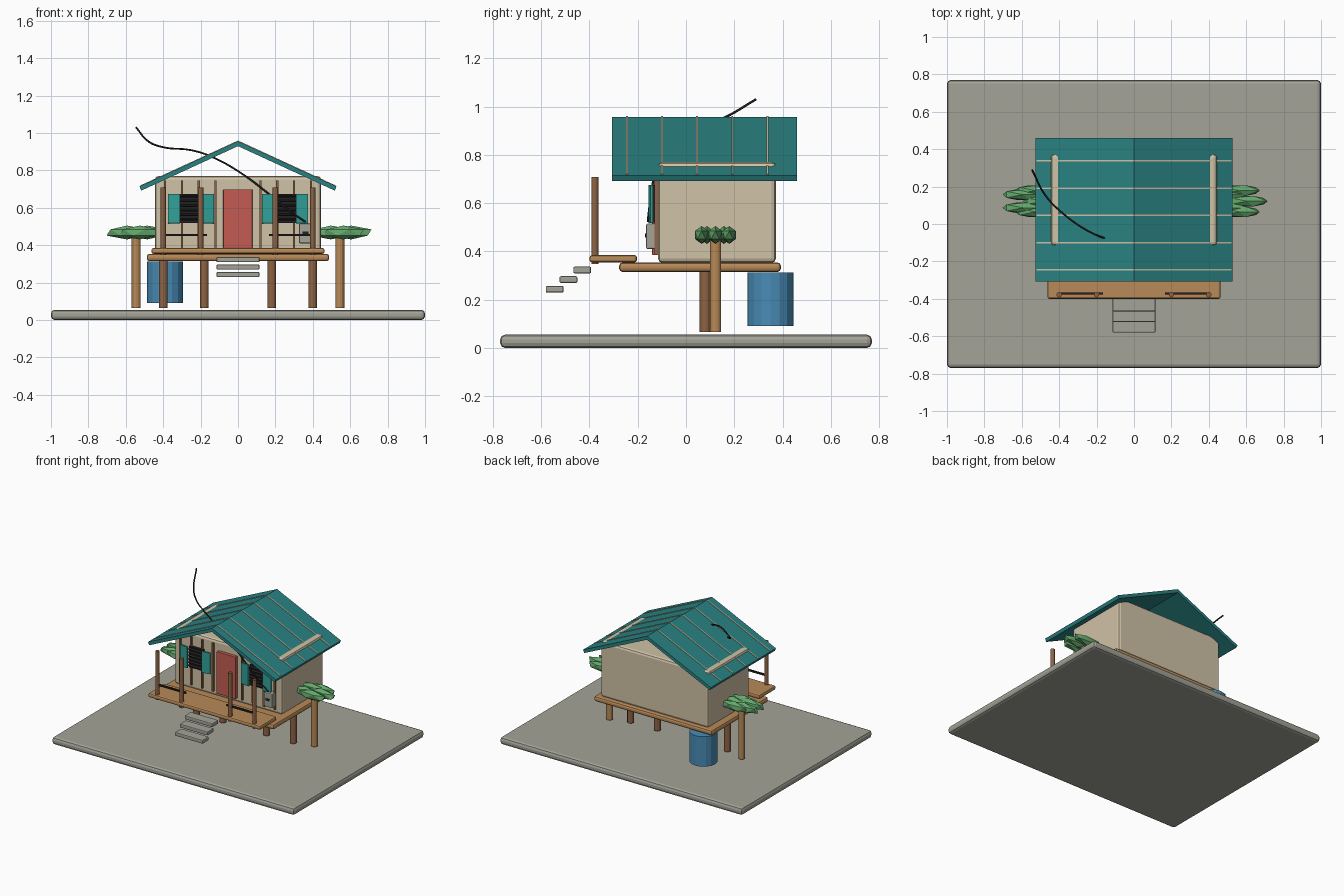
import bpy, bmesh, math
from mathutils import Matrix, Vector

if "Cube" in bpy.data.objects:
    bpy.data.objects.remove(bpy.data.objects["Cube"])


def lin(c):
    c /= 255
    return c / 12.92 if c <= 0.04045 else ((c + 0.055) / 1.055) ** 2.4


def material(name, r, g, b):
    m = bpy.data.materials.new(name)
    m.diffuse_color = (lin(r), lin(g), lin(b), 1)
    m.use_nodes = True
    m.node_tree.nodes["Principled BSDF"].inputs["Base Color"].default_value = m.diffuse_color
    return m


GREY = material("stone_grey", 163, 163, 152)
CREAM = material("cream", 208, 194, 166)
TEAL = material("roof_teal", 42, 130, 130)
TURQ = material("shutter_turquoise", 48, 160, 152)
RED = material("door_red", 196, 92, 82)
WOOD = material("light_wood", 184, 138, 88)
BROWN = material("dark_wood", 142, 100, 68)
BLUE = material("barrel_blue", 72, 140, 182)
GREEN = material("leaf_green", 100, 168, 108)
BLACK = material("black", 34, 32, 32)


def finish(name, bm, mat):
    me = bpy.data.meshes.new(name)
    bm.to_mesh(me)
    bm.free()
    me.materials.append(mat)
    ob = bpy.data.objects.new(name, me)
    bpy.context.collection.objects.link(ob)
    return ob


def box(name, x, y, z, mat, bevel=0, turn=None):
    """Box from (min, max) ranges, optionally bevelled and turned about its centre."""
    bm = bmesh.new()
    bmesh.ops.create_cube(bm, size=1)
    bmesh.ops.scale(bm, verts=bm.verts, vec=(x[1] - x[0], y[1] - y[0], z[1] - z[0]))
    if turn:
        bmesh.ops.transform(bm, matrix=turn, verts=bm.verts)
    mid = [(a + b) / 2 for a, b in (x, y, z)]
    bmesh.ops.translate(bm, verts=bm.verts, vec=mid)
    ob = finish(name, bm, mat)
    if bevel:
        mod = ob.modifiers.new("Bevel", 'BEVEL')
        mod.width = bevel
        mod.segments = 2
    return ob


def post(name, x, y, z, r, mat, sides=12):
    bm = bmesh.new()
    bmesh.ops.create_cone(bm, cap_ends=True, segments=sides, radius1=r, radius2=r, depth=z[1] - z[0])
    bmesh.ops.translate(bm, verts=bm.verts, vec=(x, y, (z[0] + z[1]) / 2))
    return finish(name, bm, mat)


def chevron(name, top, half, drop, thick, y, mat):
    """Gable-shaped strip extruded along y."""
    pts = [(-half, top - drop), (0, top), (half, top - drop)]
    s = math.hypot(half, drop)
    nx, nz = drop / s * thick, half / s * thick
    pts += [(half - nx, top - drop - nz), (0, top - thick * s / half), (-half + nx, top - drop - nz)]
    bm = bmesh.new()
    front = [bm.verts.new((px, y[0], pz)) for px, pz in pts]
    back = [bm.verts.new((px, y[1], pz)) for px, pz in pts]
    for a, b, c, d in ((0, 1, 4, 5), (1, 2, 3, 4)):
        bm.faces.new([front[i] for i in (a, b, c, d)])
        bm.faces.new([back[i] for i in (d, c, b, a)])
    for i in range(6):
        j = (i + 1) % 6
        bm.faces.new((front[i], back[i], back[j], front[j]))
    bmesh.ops.recalc_face_normals(bm, faces=bm.faces)
    return finish(name, bm, mat)


# Ground slab, decks and house body
box("ground", (-1, 1), (-0.77, 0.77), (0, 0.055), GREY, 0.02)
box("floor_deck", (-0.487, 0.487), (-0.277, 0.393), (0.315, 0.354), WOOD, 0.014)
box("porch_deck", (-0.463, 0.463), (-0.40, -0.203), (0.354, 0.385), WOOD, 0.011)
box("house_body", (-0.444, 0.444), (-0.116, 0.373), (0.353, 0.77), CREAM, 0.018)

# Roof and its thin seams
chevron("roof", 0.956, 0.527, 0.242, 0.024, (-0.307, 0.46), TEAL)
for i in range(5):
    y = -0.245 + i * 0.1455
    chevron("roof_seam", 0.960, 0.522, 0.240, 0.008, (y - 0.004, y + 0.004), CREAM)

# Stilts, porch posts, rails and palms, mirrored left and right
for s in (-1, 1):
    for x in (0.18, 0.40):
        post("stilt", s * x, 0.08, (0.065, 0.32), 0.0235, BROWN)
    for x in (0.20, 0.40):
        post("porch_post", s * x, -0.378, (0.348, 0.708), 0.0145, BROWN)
    box("porch_rail", sorted((s * 0.167, s * 0.40)), (-0.378, -0.366), (0.449, 0.461), BLACK)

    # Palm trunk with a ring of pointed fronds
    post("palm_trunk", s * 0.545, 0.122, (0.065, 0.47), 0.0235, WOOD)
    for i in range(5):
        a = i * math.tau / 5
        bm = bmesh.new()
        bmesh.ops.create_icosphere(bm, subdivisions=1, radius=1)
        bmesh.ops.scale(bm, verts=bm.verts, vec=(0.122, 0.033, 0.037))
        bmesh.ops.translate(bm, verts=bm.verts,
                            vec=(s * 0.545 + 0.06 * math.cos(a), 0.122 + 0.06 * math.sin(a), 0.468))
        finish("palm_frond", bm, GREEN)

    # Wall battens
    for x in (0.12, 0.21, 0.30, 0.39):
        box("wall_batten", (s * x - 0.006, s * x + 0.006), (-0.13, -0.114), (0.385, 0.745), BROWN)

    # Louvred window with open shutters
    cx = s * 0.252
    box("window", (cx - 0.058, cx + 0.058), (-0.137, -0.114), (0.52, 0.675), BLACK)
    for i in range(6):
        z = 0.538 + i * 0.0245
        box("window_slat", (cx - 0.055, cx + 0.055), (-0.149, -0.135), (z - 0.003, z + 0.003), BLACK,
            turn=Matrix.Rotation(math.radians(30), 4, 'X'))
    for t in (-1, 1):
        sx = cx + t * 0.09
        box("shutter", (sx - 0.033, sx + 0.033), (-0.152, -0.14), (0.517, 0.675), TURQ, 0.002,
            turn=Matrix.Rotation(math.radians(8 * t), 4, 'Z'))

# Door
box("door", (-0.079, 0.077), (-0.14, -0.114), (0.385, 0.698), RED, 0.003)

# Floating steps
for i in range(3):
    y, z = -0.43 - i * 0.057, 0.323 - i * 0.04
    box("step", (-0.115, 0.115), (y - 0.037, y + 0.037), (z - 0.014, z + 0.014), GREY, 0.006)

# Water barrel
post("barrel", -0.39, 0.35, (0.09, 0.313), 0.096, BLUE, 16)

# Meter box with a dark dial
box("meter_box", (0.326, 0.396), (-0.165, -0.114), (0.41, 0.515), GREY, 0.006)
box("meter_dial", (0.345, 0.377), (-0.169, -0.164), (0.458, 0.474), BLACK)

# Power cable
path = [(-0.545, 0.29, 1.03), (-0.475, 0.155, 0.952), (-0.39, 0.065, 0.922), (-0.25, -0.035, 0.908),
        (-0.15, -0.078, 0.877), (0.01, -0.115, 0.79), (0.17, -0.14, 0.67), (0.28, -0.152, 0.58),
        (0.36, -0.158, 0.525)]
cu = bpy.data.curves.new("cable", 'CURVE')
cu.dimensions = '3D'
cu.bevel_depth = 0.005
cu.bevel_resolution = 1
cu.resolution_u = 5
cu.use_fill_caps = True
sp = cu.splines.new('BEZIER')
sp.bezier_points.add(len(path) - 1)
for p, co in zip(sp.bezier_points, path):
    p.co = Vector(co)
    p.handle_left_type = p.handle_right_type = 'AUTO'
cu.materials.append(BLACK)
bpy.context.collection.objects.link(bpy.data.objects.new("cable", cu))
